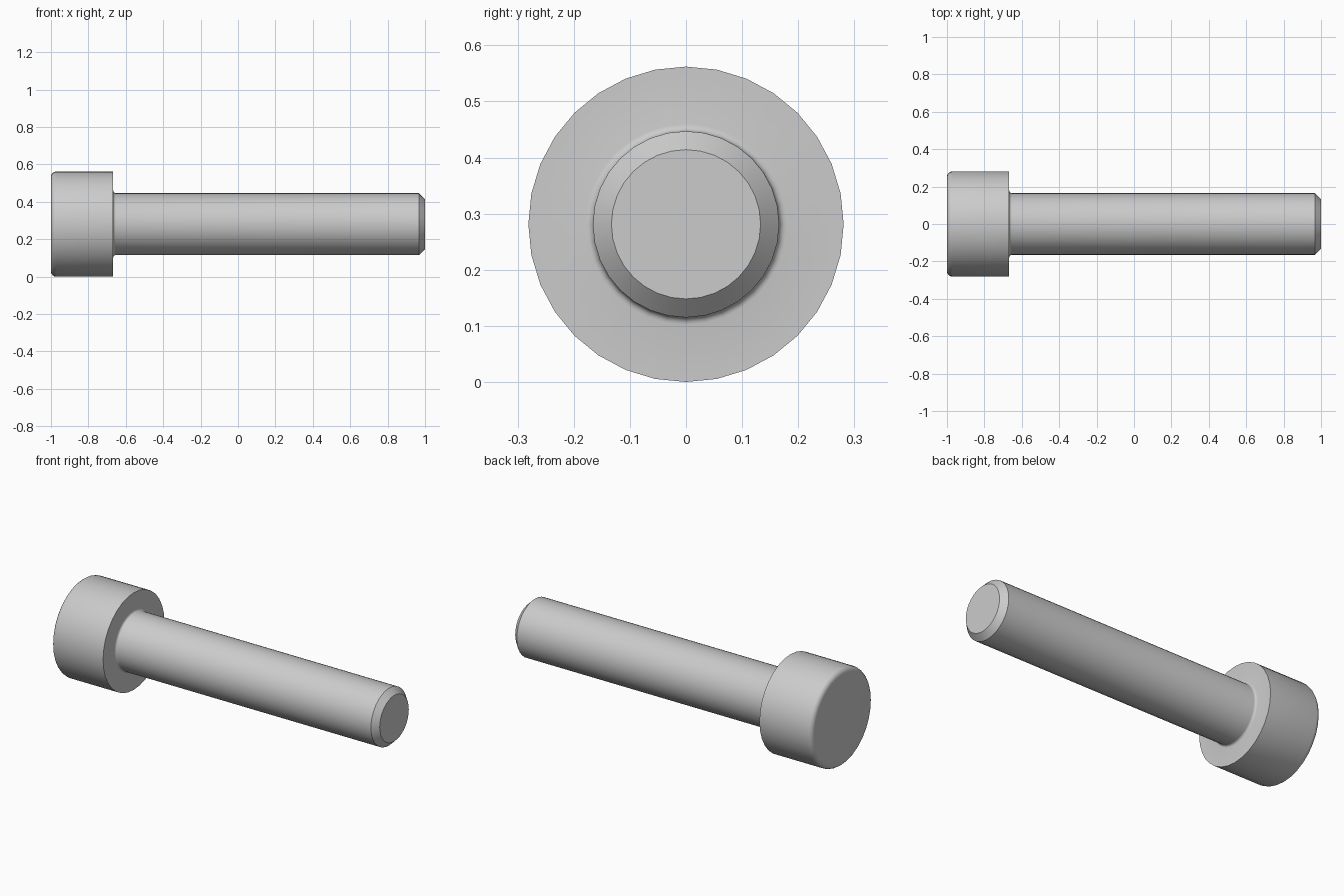
import bpy
import bmesh
import math
from mathutils import Matrix, Vector

if "Cube" in bpy.data.objects:
    bpy.data.objects.remove(bpy.data.objects["Cube"])

AXIS_Z = 0.281          # height of the screw axis
HEAD_R, SHANK_R, TIP_R = 0.281, 0.166, 0.133
HEAD_X = -0.667         # underside of the head
ROUND, FILLET = 0.028, 0.013
SOCKET_R, SOCKET_DEPTH = 0.16, 0.167
SIDES = 32

steel = bpy.data.materials.new("steel_grey")
steel.use_nodes = True
colour = (0.6, 0.6, 0.6, 1)
steel.diffuse_color = colour
steel.node_tree.nodes["Principled BSDF"].inputs["Base Color"].default_value = colour


def add_object(name, bm):
    bmesh.ops.recalc_face_normals(bm, faces=bm.faces)
    mesh = bpy.data.meshes.new(name)
    bm.to_mesh(mesh)
    bm.free()
    mesh.materials.append(steel)
    obj = bpy.data.objects.new(name, mesh)
    bpy.context.collection.objects.link(obj)
    return obj


def arc(cx, cr, radius, start, end, steps=4):
    angles = [math.radians(start + (end - start) * i / steps) for i in range(steps + 1)]
    return [(cx + radius * math.cos(a), cr + radius * math.sin(a)) for a in angles]


def lathe(name, profile):
    """Revolve (x, radius) points about the screw axis, with flat end caps."""
    bm = bmesh.new()
    rings = []
    for x, r in profile:
        turns = [2 * math.pi * i / SIDES for i in range(SIDES)]
        rings.append([bm.verts.new((x, r * math.sin(t), AXIS_Z + r * math.cos(t))) for t in turns])
    for a, b in zip(rings, rings[1:]):
        for i in range(SIDES):
            j = (i + 1) % SIDES
            bm.faces.new((a[i], a[j], b[j], b[i]))
    bm.faces.new(rings[0])
    bm.faces.new(rings[-1])
    return add_object(name, bm)


# Screw body: rounded head, small neck fillet, plain shank, chamfered tip
profile = arc(-1 + ROUND, HEAD_R - ROUND, ROUND, 180, 90)
profile += [(HEAD_X, HEAD_R)]
profile += arc(HEAD_X + FILLET, SHANK_R + FILLET, FILLET, 180, 270)
profile += [(0.967, SHANK_R), (1, TIP_R)]
screw = lathe("socket_head_screw", profile)

# Hexagonal drive socket, cut into the end of the head
bm = bmesh.new()
bmesh.ops.create_cone(bm, cap_ends=True, segments=6, radius1=SOCKET_R,
                      radius2=SOCKET_R, depth=2 * SOCKET_DEPTH)
twist = Matrix.Rotation(math.radians(-12), 4, 'X')
# lay the prism along x with one corner pointing sideways
lay = Matrix.Rotation(math.radians(90), 4, 'Y')
bm.transform(lay)
corner = max(bm.verts, key=lambda v: v.co.y).co
level = Matrix.Rotation(-math.atan2(corner.z, corner.y), 4, 'X')
bm.transform(Matrix.Translation(Vector((-1, 0, AXIS_Z))) @ twist @ level)
cutter = add_object("socket_cutter", bm)
cutter.hide_render = True

cut = screw.modifiers.new("socket", 'BOOLEAN')
cut.operation = 'DIFFERENCE'
cut.solver = 'EXACT'
cut.object = cutter

bpy.ops.object.select_all(action='DESELECT')
screw.select_set(True)
bpy.context.view_layer.objects.active = screw
bpy.ops.object.modifier_apply(modifier=cut.name)
bpy.data.objects.remove(cutter)
bpy.ops.object.shade_smooth_by_angle(angle=math.radians(30))
